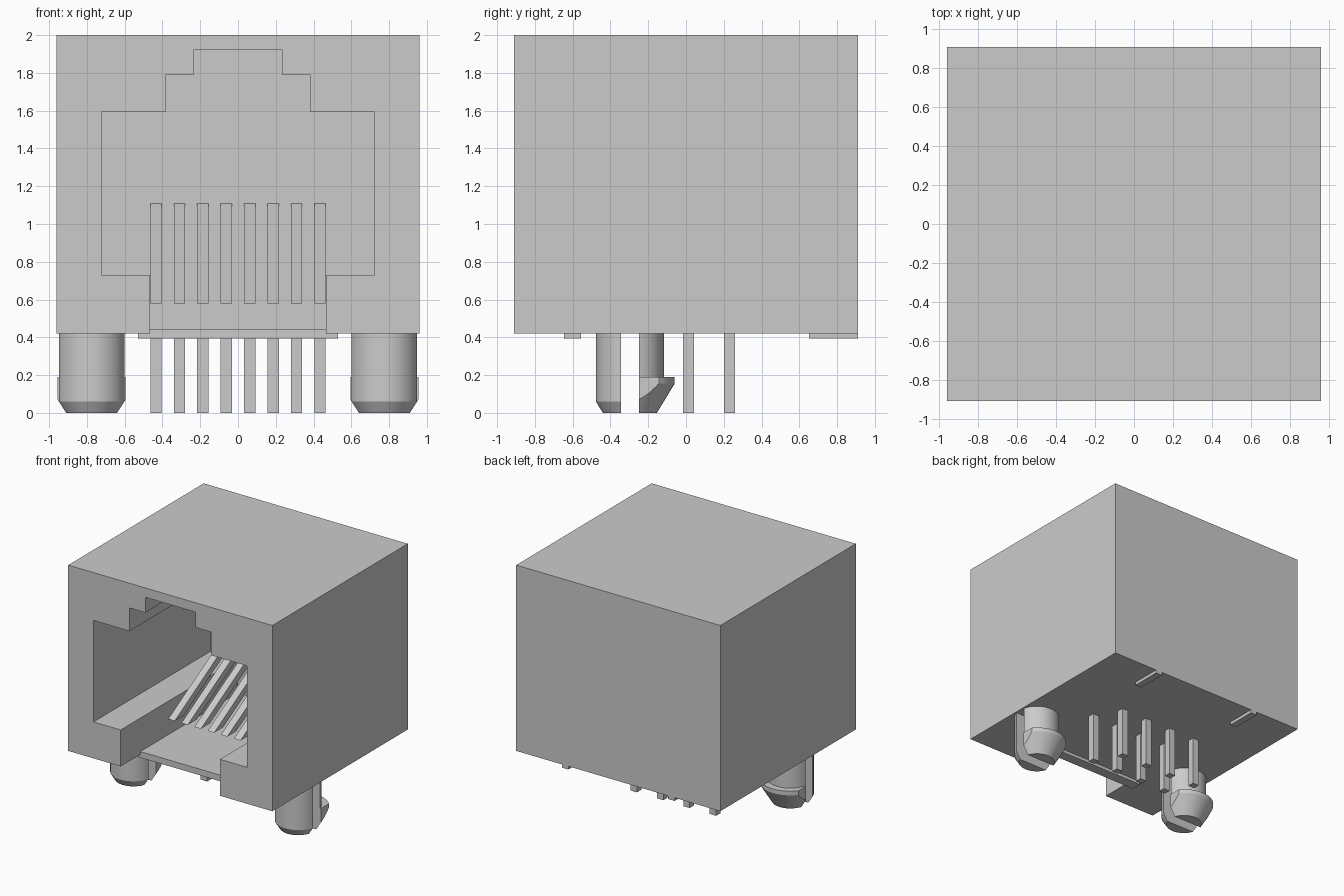
import bpy, bmesh, math
from mathutils import Vector

if "Cube" in bpy.data.objects:
    bpy.data.objects.remove(bpy.data.objects["Cube"], do_unlink=True)

# Single flat colour
GREY = (0.6, 0.6, 0.6, 1.0)
grey = bpy.data.materials.new("light_grey")
grey.use_nodes = True
grey.diffuse_color = GREY
next(n for n in grey.node_tree.nodes if n.type == 'BSDF_PRINCIPLED').inputs["Base Color"].default_value = GREY


def finish(bm, name):
    bmesh.ops.recalc_face_normals(bm, faces=bm.faces)
    mesh = bpy.data.meshes.new(name)
    bm.to_mesh(mesh)
    bm.free()
    mesh.materials.append(grey)
    ob = bpy.data.objects.new(name, mesh)
    bpy.context.collection.objects.link(ob)
    return ob


def prism(name, points, start, end):
    """Extrude a closed outline of 3D points from axis offset start to end."""
    bm = bmesh.new()
    face = bm.faces.new([bm.verts.new(Vector(p) + Vector(start)) for p in points])
    ext = bmesh.ops.extrude_face_region(bm, geom=[face])
    moved = [g for g in ext["geom"] if isinstance(g, bmesh.types.BMVert)]
    bmesh.ops.translate(bm, verts=moved, vec=Vector(end) - Vector(start))
    return finish(bm, name)


def box(name, x0, x1, y0, y1, z0, z1):
    return prism(name, [(x0, y0, 0), (x1, y0, 0), (x1, y1, 0), (x0, y1, 0)],
                 (0, 0, z0), (0, 0, z1))


def cut(target, cutter):
    mod = target.modifiers.new("cut", 'BOOLEAN')
    mod.operation = 'DIFFERENCE'
    mod.solver = 'EXACT'
    mod.object = cutter
    bpy.context.view_layer.objects.active = target
    bpy.ops.object.modifier_apply(modifier=mod.name)
    bpy.data.objects.remove(cutter, do_unlink=True)


def clip(bm, co, normal):
    """Remove everything on the normal side of a plane and cap the cut."""
    res = bmesh.ops.bisect_plane(bm, geom=bm.verts[:] + bm.edges[:] + bm.faces[:],
                                 plane_co=co, plane_no=normal, clear_outer=True)
    edges = [g for g in res["geom_cut"] if isinstance(g, bmesh.types.BMEdge)]
    bmesh.ops.contextual_create(bm, geom=edges)


def lathe(rings, segments=48):
    """Solid of revolution from (radius, z) rings, capped at both ends."""
    bm = bmesh.new()
    loops = [[bm.verts.new((r * math.cos(2 * math.pi * i / segments),
                            r * math.sin(2 * math.pi * i / segments), z))
              for i in range(segments)] for r, z in rings]
    for a, b in zip(loops, loops[1:]):
        for i in range(segments):
            j = (i + 1) % segments
            bm.faces.new((a[i], a[j], b[j], b[i]))
    bm.faces.new(loops[0])
    bm.faces.new(loops[-1])
    return bm


# Housing with a stepped socket opening and a slot through the front underside
WALL = 0.66
housing = box("housing", -0.96, 0.96, -0.91, 0.91, 0.42, 2.0)
half = [(0.467, 0.445), (0.467, 0.73), (0.722, 0.73), (0.722, 1.593),
        (0.383, 1.593), (0.383, 1.79), (0.235, 1.79), (0.235, 1.92)]
outline = half + [(-x, z) for x, z in reversed(half)]
cut(housing, prism("socket_cutter", [(x, 0, z) for x, z in outline],
                   (0, -1.0, 0), (0, WALL, 0)))
cut(housing, box("slot_cutter", -0.467, 0.467, -1.0, -0.645, 0.3, 0.6))

# Standoff ribs under the housing
box("front_rib", -0.53, 0.53, -0.645, -0.555, 0.393, 0.421)
for side, x in (("left", 0.5), ("right", -0.5)):
    box("rear_rib_" + side, x - 0.03, x + 0.03, 0.65, 0.91, 0.393, 0.421)

# Eight sloping contacts, with solder pins in two staggered rows
for i in range(8):
    x = -0.434 + 0.124 * i
    prism(f"contact_{i + 1}",
          [(0, -0.275, 0.58), (0, WALL + 0.01, 1.115),
           (0, WALL + 0.01, 1.045), (0, -0.155, 0.58)],
          (x - 0.03, 0, 0), (x + 0.03, 0, 0))
    y = 0.23 if i % 2 == 0 else 0.013
    box(f"solder_pin_{i + 1}", x - 0.03, x + 0.03, y - 0.029, y + 0.029, 0, 0.43)

# Split snap-in posts: a plain front half and a hooked rear half
POST_Y = -0.297
for side, x in (("left", 0.775), ("right", -0.775)):
    front = lathe([(0.18, 0.421), (0.18, 0.06), (0.143, 0)])
    clip(front, (0, -0.048, 0), (0, 1, 0))
    rear = lathe([(0.18, 0.421), (0.18, 0.19), (0.237, 0.19), (0.237, 0.155), (0.143, 0)])
    clip(rear, (0, 0.047, 0), (0, -1, 0))
    clip(rear, (0.1805, 0, 0), (1, 0, 0))
    clip(rear, (-0.1805, 0, 0), (-1, 0, 0))
    for part, bm in (("front", front), ("rear", rear)):
        ob = finish(bm, f"post_{part}_{side}")
        ob.location = (x, POST_Y, 0)
        bpy.ops.object.select_all(action='DESELECT')
        ob.select_set(True)
        bpy.context.view_layer.objects.active = ob
        bpy.ops.object.shade_smooth_by_angle(angle=math.radians(25))
